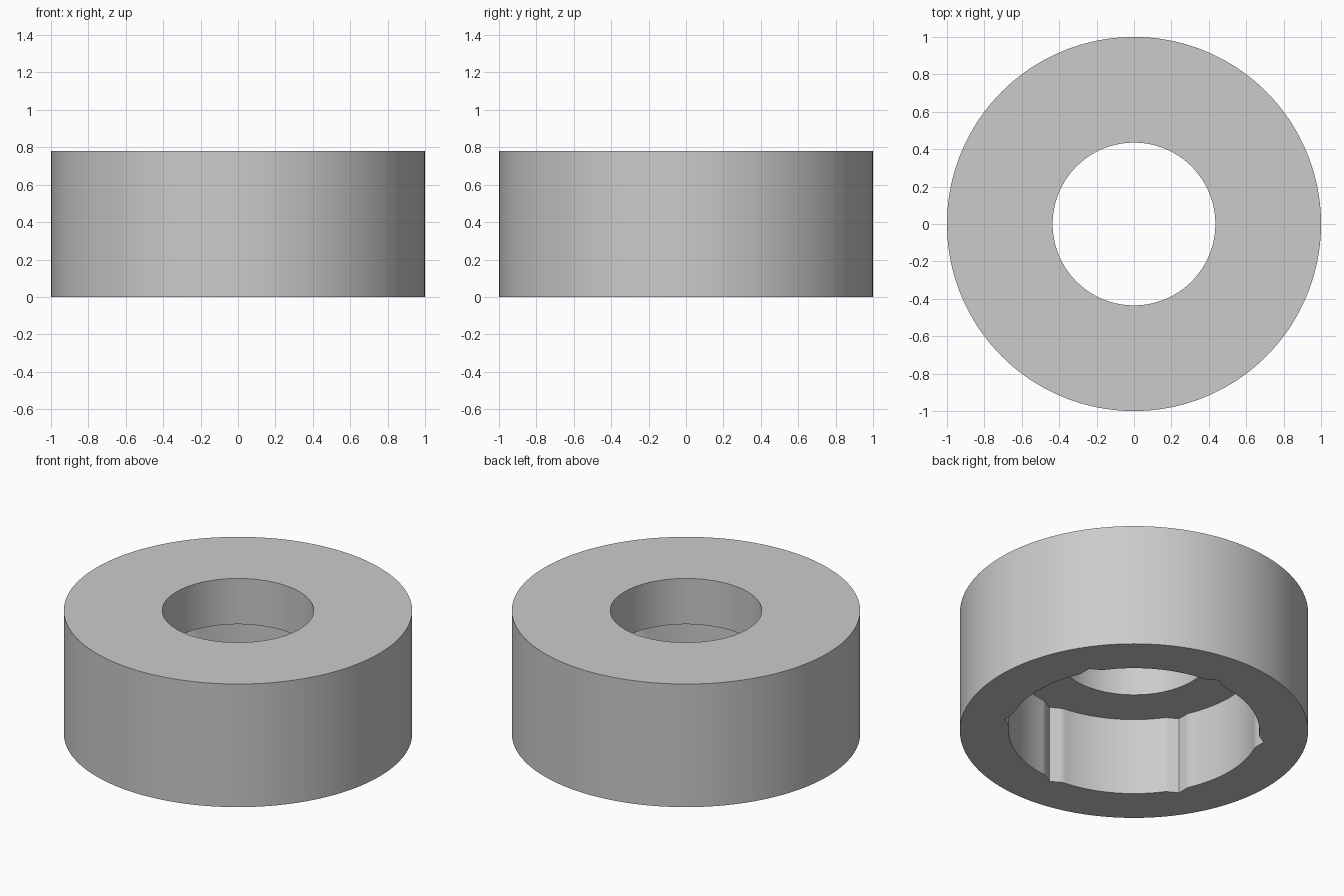
import bpy, bmesh, math

cube = bpy.data.objects.get("Cube")
if cube:
    bpy.data.objects.remove(cube, do_unlink=True)

STEPS = 288
HEIGHT, LEDGE = 0.78, 0.49
OUTER, HOLE, RECESS, CORNER = 1.0, 0.435, 0.72, 0.756

grey = bpy.data.materials.new("plain grey")
grey.use_nodes = True
colour = (0.6, 0.6, 0.6, 1)
grey.diffuse_color = colour
grey.node_tree.nodes["Principled BSDF"].inputs["Base Color"].default_value = colour


def recess_radius(a):
    """Round socket joined with a hexagon whose corners poke out as notches."""
    off = a % (math.pi / 3) - math.pi / 6
    apothem = CORNER * math.cos(math.pi / 6)
    return max(RECESS, apothem / math.cos(off))


def ring(bm, radius, z):
    # Start on a hexagon corner so the notch tips stay crisp
    verts = []
    for i in range(STEPS):
        a = 2 * math.pi * i / STEPS
        r = recess_radius(a + 1e-9) if radius is None else radius
        t = a + math.pi / 6
        verts.append(bm.verts.new((r * math.cos(t), r * math.sin(t), z)))
    return verts


# Collar: outer wall, top, bore, ledge and socket wall as one closed skin
bm = bmesh.new()
profile = [(OUTER, 0), (OUTER, HEIGHT), (HOLE, HEIGHT),
           (HOLE, LEDGE), (None, LEDGE), (None, 0)]
rings = [ring(bm, r, z) for r, z in profile]
for lo, hi in zip(rings, rings[1:] + rings[:1]):
    for i in range(STEPS):
        j = (i + 1) % STEPS
        bm.faces.new((lo[i], lo[j], hi[j], hi[i]))
bmesh.ops.recalc_face_normals(bm, faces=bm.faces)
mesh = bpy.data.meshes.new("socket_collar")
bm.to_mesh(mesh)
bm.free()
mesh.materials.append(grey)

collar = bpy.data.objects.new("socket_collar", mesh)
bpy.context.collection.objects.link(collar)
bpy.context.view_layer.objects.active = collar
collar.select_set(True)
bpy.ops.object.shade_smooth_by_angle(angle=math.radians(30))
